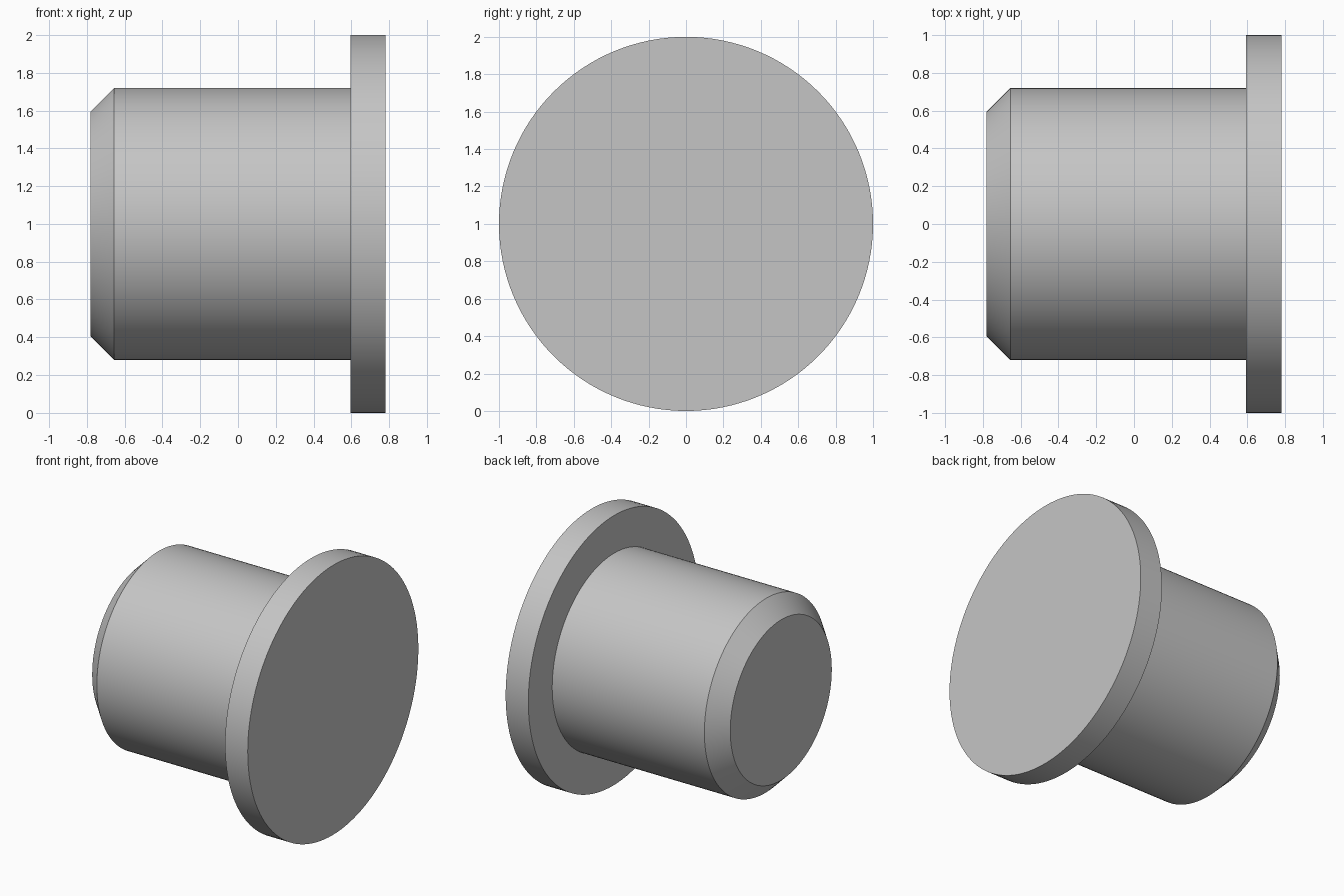
import bpy
import bmesh
import math
from mathutils import Matrix

SEGMENTS = 128
AXIS_HEIGHT = 1.0

default_cube = bpy.data.objects.get("Cube")
if default_cube:
    bpy.data.objects.remove(default_cube, do_unlink=True)

# Plain grey for the whole part
grey = bpy.data.materials.new("plain_grey")
grey.use_nodes = True
colour = (0.56, 0.56, 0.56, 1.0)
grey.diffuse_color = colour
grey.node_tree.nodes["Principled BSDF"].inputs["Base Color"].default_value = colour


def turned_part(name, profile):
    """Revolve (x, radius) points around the horizontal axis and cap both ends."""
    bm = bmesh.new()
    rings = []
    for x, radius in profile:
        ring = bmesh.ops.create_circle(bm, segments=SEGMENTS, radius=radius)["verts"]
        place = Matrix.Translation((x, 0, AXIS_HEIGHT)) @ Matrix.Rotation(math.pi / 2, 4, "Y")
        bmesh.ops.transform(bm, matrix=place, verts=ring)
        rings.append(ring)
    for a, b in zip(rings, rings[1:]):
        for i in range(SEGMENTS):
            j = (i + 1) % SEGMENTS
            bm.faces.new((a[i], a[j], b[j], b[i]))
    bm.faces.new(rings[0])
    bm.faces.new(rings[-1])
    bmesh.ops.recalc_face_normals(bm, faces=bm.faces)

    mesh = bpy.data.meshes.new(name)
    bm.to_mesh(mesh)
    bm.free()
    mesh.materials.append(grey)
    part = bpy.data.objects.new(name, mesh)
    bpy.context.collection.objects.link(part)

    bpy.ops.object.select_all(action="DESELECT")
    part.select_set(True)
    bpy.context.view_layer.objects.active = part
    bpy.ops.object.shade_smooth_by_angle(angle=math.radians(30))
    return part


# Chamfered shank stepping out to a wide end flange, as one solid
turned_part("flanged_plug", [
    (-0.78, 0.595),   # chamfered nose
    (-0.655, 0.72),   # start of straight shank
    (0.594, 0.72),    # shank meets flange
    (0.594, 1.0),     # flange shoulder
    (0.78, 1.0),      # flange outer face
])
